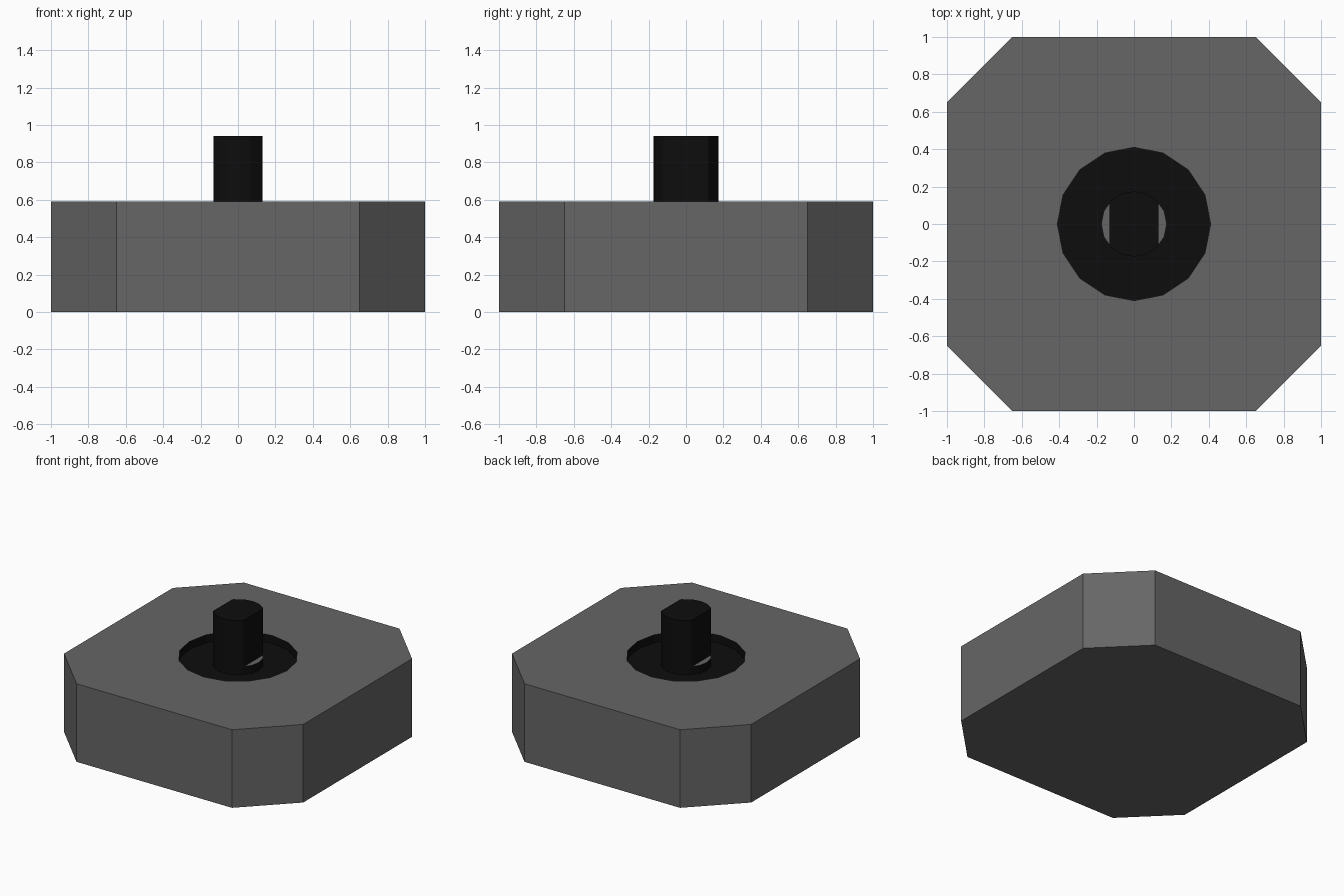
import bpy, bmesh, math

cube = bpy.data.objects.get("Cube")
if cube:
    bpy.data.objects.remove(cube)

BODY_H, GROOVE_Z, TOP_Z = 0.59, 0.53, 0.94
RIM_R, SHAFT_R, FLAT_X, CORNER = 0.41, 0.175, 0.13, 0.65


def material(name, value):
    m = bpy.data.materials.new(name)
    m.use_nodes = True
    col = (value, value, value, 1)
    m.diffuse_color = col
    bsdf = m.node_tree.nodes["Principled BSDF"]
    bsdf.inputs["Base Color"].default_value = col
    bsdf.inputs["Roughness"].default_value = 0.7
    return m


grey = material("mid grey", 0.133)
black = material("black", 0.004)


def circle(r):
    return [(r * math.cos(i * math.pi / 8), r * math.sin(i * math.pi / 8)) for i in range(16)]


def octagon():
    # Corners plus edge midpoints, so it lofts onto a 16-sided circle
    m = (1 + CORNER) / 2
    quarter = [(1, 0), (1, CORNER), (m, m), (CORNER, 1)]
    pts = []
    for _ in range(4):
        pts += quarter
        quarter = [(-y, x) for x, y in quarter]
    return pts


def loft(name, rings, mats, band_mats):
    """Skin (outline, z) rings with quads and cap both ends."""
    bm = bmesh.new()
    loops = [[bm.verts.new((x, y, z)) for x, y in pts] for pts, z in rings]
    bm.faces.new(loops[0][::-1])
    for a, b, mat in zip(loops, loops[1:], band_mats):
        n = len(a)
        for i in range(n):
            j = (i + 1) % n
            bm.faces.new((a[i], a[j], b[j], b[i])).material_index = mat
    bm.faces.new(loops[-1])
    bmesh.ops.recalc_face_normals(bm, faces=bm.faces)
    me = bpy.data.meshes.new(name)
    bm.to_mesh(me)
    bm.free()
    for m in mats:
        me.materials.append(m)
    ob = bpy.data.objects.new(name, me)
    bpy.context.collection.objects.link(ob)
    return ob


# Chamfered block with a black ring groove around a central boss
loft("body",
     [(octagon(), 0), (octagon(), BODY_H), (circle(RIM_R), BODY_H),
      (circle(RIM_R), GROOVE_Z), (circle(SHAFT_R), GROOVE_Z), (circle(SHAFT_R), BODY_H)],
     [grey, black], [0, 0, 1, 1, 1])

# Shaft with two flats: circle points beyond the flats slide along to the cut
t = math.pi / 8
x1, y1 = SHAFT_R * math.cos(t), SHAFT_R * math.sin(t)
x2 = SHAFT_R * math.cos(2 * t)
cut_y = y1 + (x2 - y1) * (x1 - FLAT_X) / (x1 - x2)
profile = []
for x, y in circle(SHAFT_R):
    if abs(x) > FLAT_X:
        if abs(y) < 1e-6:
            continue
        x, y = math.copysign(FLAT_X, x), math.copysign(cut_y, y)
    profile.append((x, y))
loft("shaft", [(profile, BODY_H), (profile, TOP_Z)], [black], [0])
